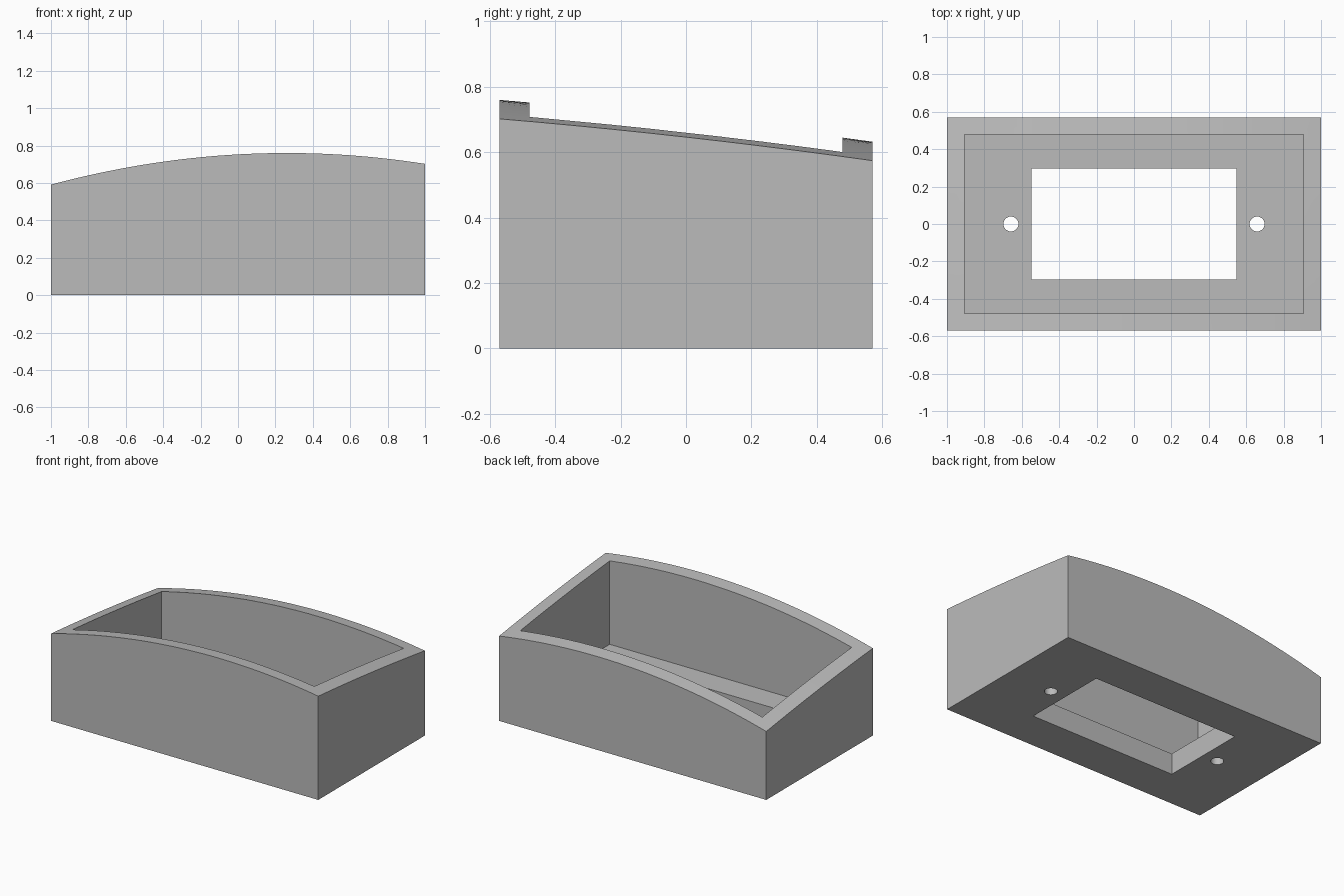
import bpy
import bmesh
from mathutils import Matrix, Vector

cube = bpy.data.objects.get("Cube")
if cube:
    bpy.data.objects.remove(cube, do_unlink=True)

HALF_X, HALF_Y = 1.0, 0.57
FLOOR = 0.143

grey = bpy.data.materials.new("plain_grey")
grey.use_nodes = True
colour = (0.5, 0.5, 0.5, 1.0)
grey.diffuse_color = colour
grey.node_tree.nodes["Principled BSDF"].inputs["Base Color"].default_value = colour


def rim_height(x, y):
    """Crowned across x, falling gently from front to back."""
    d = y + HALF_Y
    return 0.7527 + 0.0555 * x - 0.1062 * x * x - 0.084 * d - 0.0246 * d * d


def finish(name, bm):
    mesh = bpy.data.meshes.new(name)
    bm.to_mesh(mesh)
    bm.free()
    mesh.materials.append(grey)
    obj = bpy.data.objects.new(name, mesh)
    bpy.context.collection.objects.link(obj)
    return obj


def new_box(hx, hy, z0, z1):
    bm = bmesh.new()
    size = Matrix.Diagonal((2 * hx, 2 * hy, z1 - z0, 1))
    bmesh.ops.create_cube(bm, size=1, matrix=Matrix.Translation((0, 0, (z0 + z1) / 2)) @ size)
    return bm


def slice_evenly(bm, axis, half, count):
    for i in range(1, count):
        point = axis * (half * (2 * i / count - 1))
        bmesh.ops.bisect_plane(bm, geom=bm.verts[:] + bm.edges[:] + bm.faces[:],
                               plane_co=point, plane_no=axis)


# Housing block with a curved top
bm = new_box(HALF_X, HALF_Y, 0, 0.5)
slice_evenly(bm, Vector((1, 0, 0)), HALF_X, 40)
slice_evenly(bm, Vector((0, 1, 0)), HALF_Y, 10)
for v in bm.verts:
    if v.co.z > 0.25:
        v.co.z = rim_height(v.co.x, v.co.y)
bmesh.ops.dissolve_limit(bm, angle_limit=0.001, verts=bm.verts[:], edges=bm.edges[:])
housing = finish("housing", bm)

# Cutters: open cavity, floor window and two screw holes
cutters = [finish("cavity_cutter", new_box(0.906, 0.478, FLOOR, 1.2)),
           finish("window_cutter", new_box(0.548, 0.297, -0.2, 0.4))]
for side in (-1, 1):
    bm = bmesh.new()
    bmesh.ops.create_cone(bm, cap_ends=True, segments=32, radius1=0.04, radius2=0.04,
                          depth=0.6, matrix=Matrix.Translation((side * 0.658, 0, 0.1)))
    cutters.append(finish("screw_hole_cutter", bm))

bpy.ops.object.select_all(action='DESELECT')
bpy.context.view_layer.objects.active = housing
housing.select_set(True)
for cutter in cutters:
    cutter.hide_render = True
    mod = housing.modifiers.new("cut", 'BOOLEAN')
    mod.operation = 'DIFFERENCE'
    mod.solver = 'EXACT'
    mod.object = cutter
    bpy.ops.object.modifier_apply(modifier=mod.name)
    bpy.data.objects.remove(cutter, do_unlink=True)

bpy.ops.object.shade_smooth_by_angle(angle=0.5)
